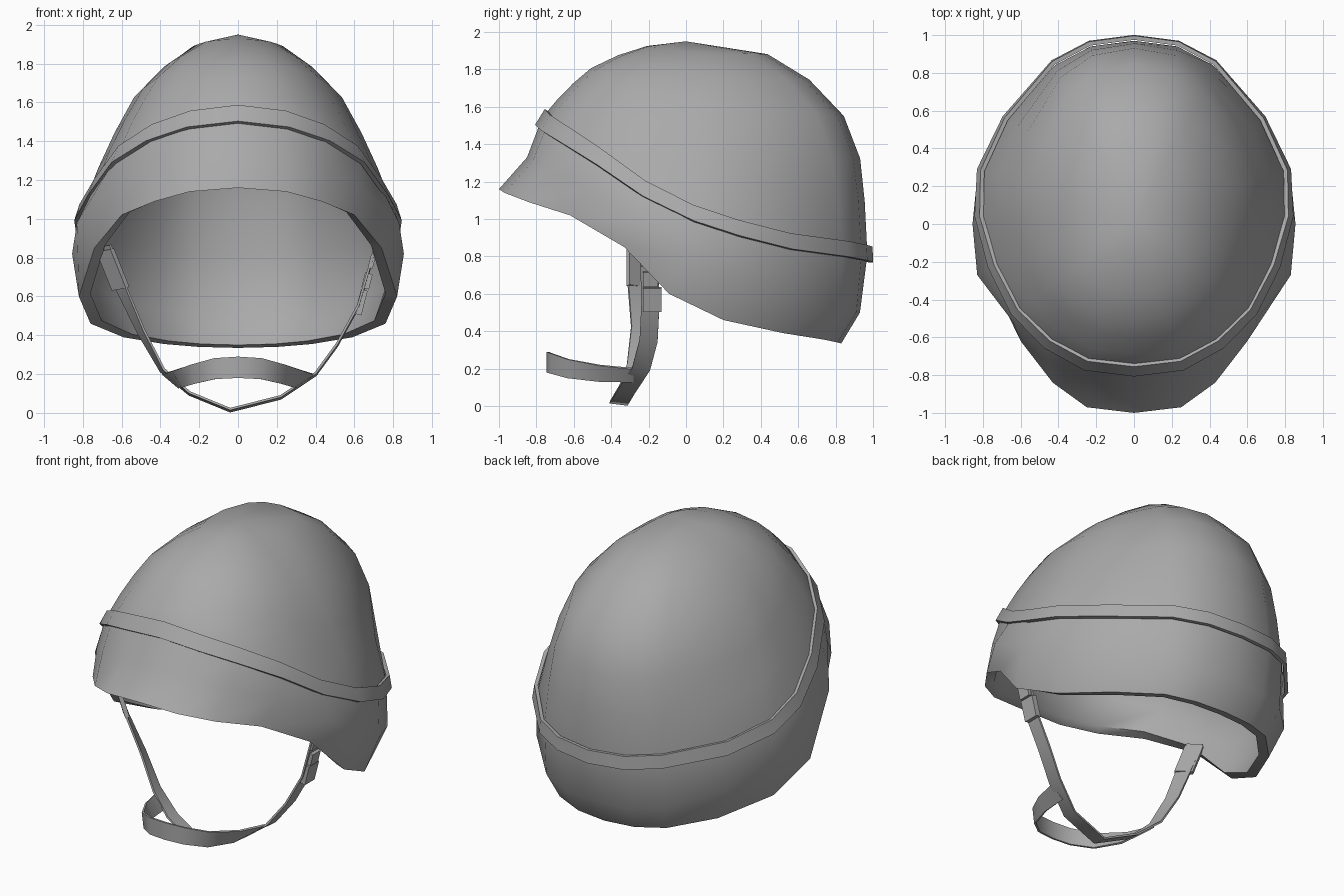
import bpy
from mathutils import Vector

cube = bpy.data.objects.get("Cube")
if cube:
    bpy.data.objects.remove(cube)

grey = bpy.data.materials.new("plain_grey")
grey.use_nodes = True
grey.diffuse_color = (0.4, 0.4, 0.4, 1)
grey.node_tree.nodes["Principled BSDF"].inputs["Base Color"].default_value = (0.4, 0.4, 0.4, 1)


def make(name, verts, faces, thickness=0):
    mesh = bpy.data.meshes.new(name)
    mesh.from_pydata(verts, [], faces)
    mesh.materials.append(grey)
    obj = bpy.data.objects.new(name, mesh)
    bpy.context.collection.objects.link(obj)
    bpy.ops.object.select_all(action="DESELECT")
    obj.select_set(True)
    bpy.context.view_layer.objects.active = obj
    bpy.ops.object.mode_set(mode="EDIT")
    bpy.ops.mesh.select_all(action="SELECT")
    bpy.ops.mesh.normals_make_consistent(inside=False)
    bpy.ops.object.mode_set(mode="OBJECT")
    if thickness:
        solid = obj.modifiers.new("thickness", "SOLIDIFY")
        solid.thickness = thickness
        solid.offset = 0
        bpy.ops.object.modifier_apply(modifier=solid.name)
    bpy.ops.object.shade_smooth_by_angle(angle=1.1)


def mirrored(points):
    return [Vector((-p.x, p.y, p.z)) for p in points]


def full_ring(half):
    """Complete a front-to-back half outline with its mirror image."""
    pts = [Vector(p) for p in half]
    return pts + mirrored(pts[-2:0:-1])


def outward(p):
    return Vector((p.x, p.y, 0)).normalized()


def ribbon(name, path, half_widths, thickness, closed=False):
    """Strip of quads; each path point is widened both ways."""
    n = len(path)
    verts = [p - w for p, w in zip(path, half_widths)]
    verts += [p + w for p, w in zip(path, half_widths)]
    faces = [(i, (i + 1) % n, n + (i + 1) % n, n + i) for i in range(n if closed else n - 1)]
    make(name, verts, faces, thickness)


def box(name, centre, size, tilt):
    bpy.ops.mesh.primitive_cube_add(size=1, location=centre, rotation=(0, tilt, 0))
    obj = bpy.context.object
    obj.name = name
    obj.scale = size
    obj.data.materials.append(grey)


# Half outlines of the shell, front to back: lower edge, widest line, band line
edge = full_ring([(0, -1, 1.16), (.25, -.97, 1.14), (.43, -.84, 1.09), (.6, -.62, 1.02),
                  (.74, -.33, .85), (.82, -.09, .6), (.76, .2, .46), (.59, .52, .39),
                  (.38, .74, .355), (.2, .81, .34), (0, .83, .335)])
flare = full_ring([(0, -.85, 1.33), (.25, -.82, 1.31), (.45, -.73, 1.27), (.64, -.52, 1.16),
                   (.83, -.27, .98), (.855, 0, .82), (.83, .25, .68), (.68, .55, .6),
                   (.42, .82, .52), (.22, .91, .5), (0, .93, .5)])
band = full_ring([(0, -.77, 1.54), (.25, -.74, 1.51), (.45, -.63, 1.44), (.62, -.46, 1.33),
                  (.74, -.22, 1.16), (.81, .04, 1.03), (.8, .28, .95), (.67, .55, .88),
                  (.42, .84, .84), (.23, .94, .82), (0, .97, .81)])

# Outer surface: the dome shrinks towards the crown, staying fuller at the back
crown = Vector((0, 0, 1.95))
outer = [edge, flare, band]
for rise, side, back in [(.25, .89, .985), (.45, .785, .96), (.65, .66, .87),
                         (.82, .47, .68), (.94, .27, .45)]:
    ring = []
    for p in band:
        k = side + (back - side) * max(0, p.y / p.xy.length) ** 2
        ring.append(Vector((p.x * k, p.y * k, p.z + (crown.z - p.z) * rise)))
    outer.append(ring)

# Inner surface: a broad lip under the edge, then a thin lining up to the crown
lining = Vector((0, 0, .03))
inner = [[p - outward(p) * .06 + lining / 2 for p in edge]]
inner += [[p - outward(p) * .035 for p in ring] for ring in (flare, band)]
inner += [[p - outward(p) * .02 - lining * .6 for p in ring] for ring in outer[3:]]
rings = inner[::-1] + outer
n = len(band)
verts = [p for ring in rings for p in ring] + [crown - lining, crown]
faces = [(r * n + i, r * n + (i + 1) % n, (r + 1) * n + (i + 1) % n, (r + 1) * n + i)
         for r in range(len(rings) - 1) for i in range(n)]
top = (len(rings) - 1) * n
for i in range(n):
    faces.append((i, (i + 1) % n, len(verts) - 2))
    faces.append((top + i, top + (i + 1) % n, len(verts) - 1))
make("helmet_shell", verts, faces)

# Band leaning against the shell, steeper towards the back
path, widths = [], []
for p in band:
    out = outward(p)
    path.append(p + out * (.01 + .008 * out.y))
    widths.append(Vector((0, 0, .042)) - out * (.014 - .012 * out.y))
ribbon("helmet_band", path, widths, .022, True)

# Strap hanging under the chin, turned outward on one side
chin = [Vector(p) for p in [
    (.71, -.2, .86), (.62, -.19, .55), (.51, -.2, .35), (.4, -.24, .2), (.22, -.32, .08),
    (-.04, -.36, .014), (-.25, -.31, .1), (-.39, -.27, .22), (-.5, -.25, .42),
    (-.6, -.27, .64), (-.69, -.27, .86)]]
turns = [max(0, i - 6) for i in range(len(chin))]
ribbon("neck_strap", chin, [Vector((-.008 * t, .048 - .003 * t, -.006)) for t in turns], .012)

# Chin loop reaching forward, its ends leaning with the strap
half = [Vector(p) for p in [(0, -.74, .235), (.12, -.72, .228), (.23, -.63, .2),
                            (.31, -.46, .175), (.345, -.28, .165)]]
loop = mirrored(half[:0:-1]) + half
lean = [Vector((.12 * p.x * (p.y + .74) / .46, 0, .035 + .02 * abs(p.y + .28) / .46)) for p in loop]
ribbon("chin_loop", loop, lean, .012)

# Buckle on one side, slider on the other
box("buckle_body", (.635, -.18, .57), (.035, .1, .13), .25)
box("buckle_clip", (.665, -.19, .68), (.04, .08, .08), .25)
box("buckle_loop", (.69, -.19, .78), (.025, .1, .07), .25)
ribbon("strap_slider", [Vector((-.605, -.27, .64)), Vector((-.685, -.27, .84))],
       [Vector((-.036, .04, -.006))] * 2, .026)
